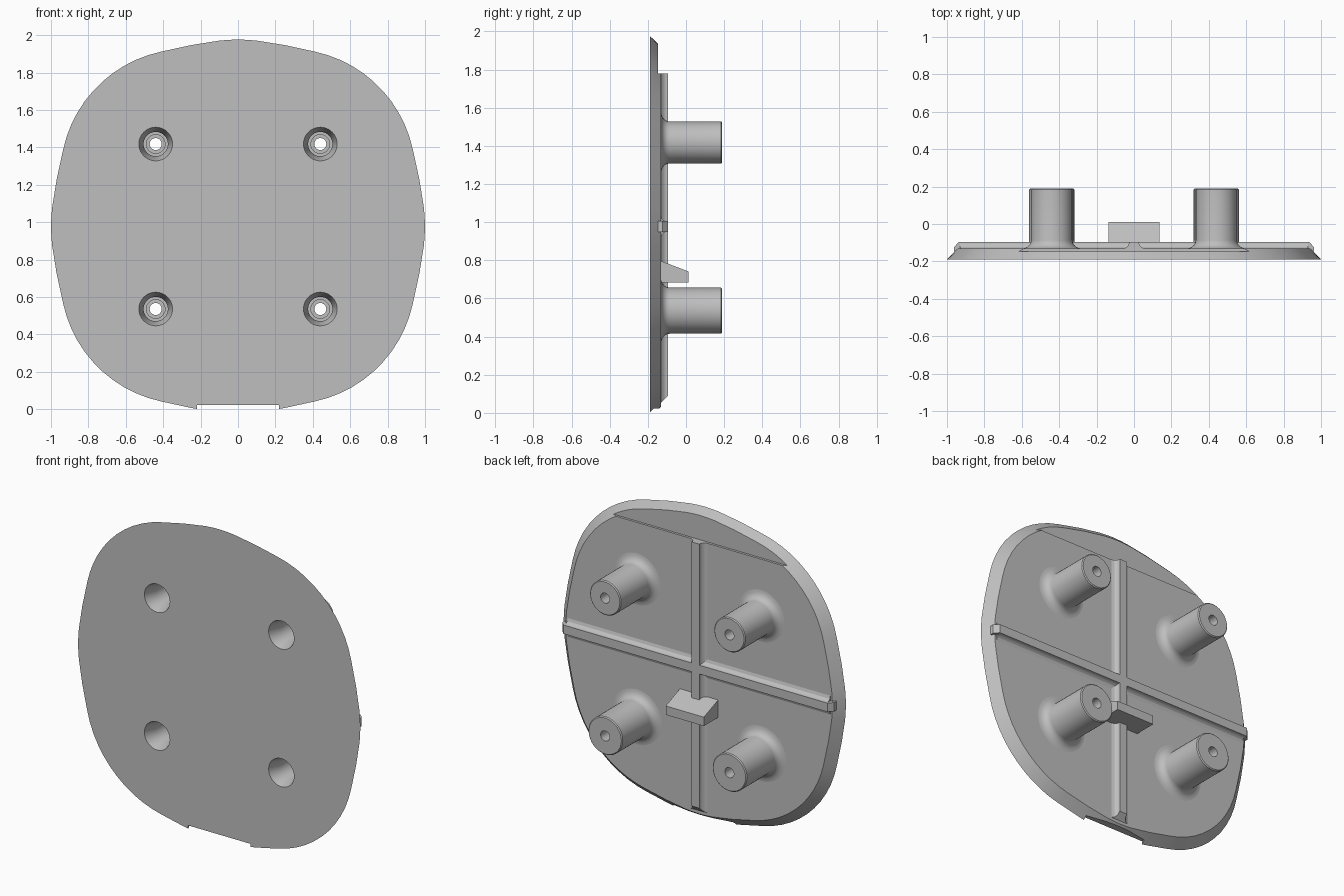
import bpy, bmesh
from math import cos, sin, pi, radians
from mathutils import Vector

cube = bpy.data.objects.get("Cube")
if cube:
    bpy.data.objects.remove(cube)

CZ = 0.977                                   # height of the plate centre
FRONT, BACK, RIB_TOP, END = -0.19, -0.132, -0.095, 0.19

grey = bpy.data.materials.new("light_grey")
grey.use_nodes = True
colour = (0.52, 0.52, 0.52, 1)
grey.diffuse_color = colour
bsdf = next(n for n in grey.node_tree.nodes if n.type == 'BSDF_PRINCIPLED')
bsdf.inputs["Base Color"].default_value = colour


def finish(name, bm):
    bmesh.ops.recalc_face_normals(bm, faces=bm.faces)
    mesh = bpy.data.meshes.new(name)
    bm.to_mesh(mesh)
    bm.free()
    mesh.materials.append(grey)
    ob = bpy.data.objects.new(name, mesh)
    bpy.context.collection.objects.link(ob)
    return ob


def solid(name, loop_a, loop_b):
    """Closed solid between two matching rings of points."""
    bm = bmesh.new()
    a = [bm.verts.new(p) for p in loop_a]
    b = [bm.verts.new(p) for p in loop_b]
    bm.faces.new(a)
    bm.faces.new(b[::-1])
    for i in range(len(a)):
        bm.faces.new((a[i - 1], a[i], b[i], b[i - 1]))
    return finish(name, bm)


def box(name, lo, hi):
    ring = [(lo[0], lo[1]), (hi[0], lo[1]), (hi[0], hi[1]), (lo[0], hi[1])]
    return solid(name, [(x, y, lo[2]) for x, y in ring],
                 [(x, y, hi[2]) for x, y in ring])


def lathe(name, profile, cx, cz, sides=40):
    """Revolve a closed (radius, y) profile about a y-parallel axis."""
    bm = bmesh.new()
    rings = []
    for i in range(sides):
        t = 2 * pi * i / sides
        rings.append([bm.verts.new((cx + r * cos(t), y, cz + r * sin(t)))
                      for r, y in profile])
    for i in range(sides):
        a, b = rings[i - 1], rings[i]
        for j in range(len(profile)):
            bm.faces.new((a[j - 1], a[j], b[j], b[j - 1]))
    return finish(name, bm)


def cut(target, cutters):
    """Subtract cutters, keep the result and drop the helpers."""
    for c in cutters:
        c.hide_render = True
        mod = target.modifiers.new("cut", 'BOOLEAN')
        mod.operation, mod.solver, mod.object = 'DIFFERENCE', 'EXACT', c
    dg = bpy.context.evaluated_depsgraph_get()
    mesh = bpy.data.meshes.new_from_object(target.evaluated_get(dg))
    target.modifiers.clear()
    target.data = mesh
    for c in cutters:
        bpy.data.objects.remove(c)


# Rounded-square outline: shallow sides joined by corner arcs
side = [(1, 0), (0.998, 0.05), (0.994, 0.1), (0.97, 0.25)]
corner = [(0.269 + 0.681 * cos(radians(a)), 0.269 + 0.681 * sin(radians(a)))
          for a in range(12, 79, 6)]
quarter = side + corner + [(z, x) for x, z in side[:0:-1]]
outline = []
for k in range(4):
    for x, z in quarter:
        outline.append((x, z))
    quarter = [(-z, x) for x, z in quarter]

# Plate with chamfered rim
plate = solid("plate", [(x, FRONT, CZ + z) for x, z in outline],
              [(x * 0.945, BACK, CZ + z * 0.945) for x, z in outline])
spots = [(sx * 0.44, CZ + sz * 0.441, r)
         for sx in (-1, 1) for sz, r in ((1, 0.11), (-1, 0.121))]

# Screw openings, recessed top segment and bottom notch
cutters = []
for x, z, r in spots:
    ring = [(x + 0.09 * cos(2 * pi * i / 40), z + 0.09 * sin(2 * pi * i / 40))
            for i in range(40)]
    cutters.append(solid("hole_cutter", [(u, -0.3, v) for u, v in ring],
                         [(u, 0, v) for u, v in ring]))
cutters.append(box("segment_cutter", (-1, -0.147, 1.78), (1, 0, 2.2)))
cutters.append(box("notch_cutter", (-0.22, -0.3, -0.2), (0.22, 0, 0.022)))
cut(plate, cutters)
parts = [plate]

# Hollow screw bosses with a filleted foot
for x, z, r in spots:
    foot = [(r + 0.055 * (1 - sin(t)), BACK + 0.045 * (1 - cos(t)))
            for t in (pi / 2 * k / 5 for k in range(5, -1, -1))]
    profile = [(0.09, FRONT), (0.065, -0.11), (0.065, 0.05), (0.05, 0.05),
               (0.05, 0.09), (0.032, 0.09), (0.032, END), (r - 0.006, END),
               (r, END - 0.006)] + foot + [(r + 0.055, -0.14), (0.09, -0.14)]
    name = ("upper" if z > CZ else "lower") + ("_left" if x > 0 else "_right")
    parts.append(lathe(name + "_boss", profile, x, z))

# Rib cross-section with flared base: (half width, y)
half = [(0.06, -0.14), (0.06, BACK), (0.042, -0.126), (0.033, -0.117),
        (0.028, -0.106), (0.028, RIB_TOP)]
section = half + [(-w, y) for w, y in half[::-1]]

# Vertical rib, sloped at its lower end
parts.append(solid("vertical_rib", [(w, y, 0.185 + y) for w, y in section],
                   [(w, y, 1.78) for w, y in section]))

# Horizontal rib, with square end blocks overhanging the rim
parts.append(solid("horizontal_rib", [(-0.93, y, CZ + w) for w, y in section],
                   [(0.93, y, CZ + w) for w, y in section]))
for s, name in ((1, "left"), (-1, "right")):
    prof = [(0.92, -0.147), (0.963, -0.147), (0.963, -0.124),
            (0.935, RIB_TOP), (0.92, RIB_TOP)]
    parts.append(solid(name + "_rib_end",
                       [(s * x, y, CZ - 0.028) for x, y in prof],
                       [(s * x, y, CZ + 0.028) for x, y in prof]))

# Wedge-topped locating block
wedge = [(-0.14, 0.685), (0.012, 0.685), (0.012, 0.742), (-0.14, 0.8)]
parts.append(solid("locating_block", [(-0.135, y, z) for y, z in wedge],
                   [(0.135, y, z) for y, z in wedge]))

# Smooth curved faces, keep edges sharp
bpy.ops.object.select_all(action='DESELECT')
for ob in parts:
    ob.select_set(True)
bpy.context.view_layer.objects.active = plate
bpy.ops.object.shade_smooth_by_angle(angle=radians(25))
